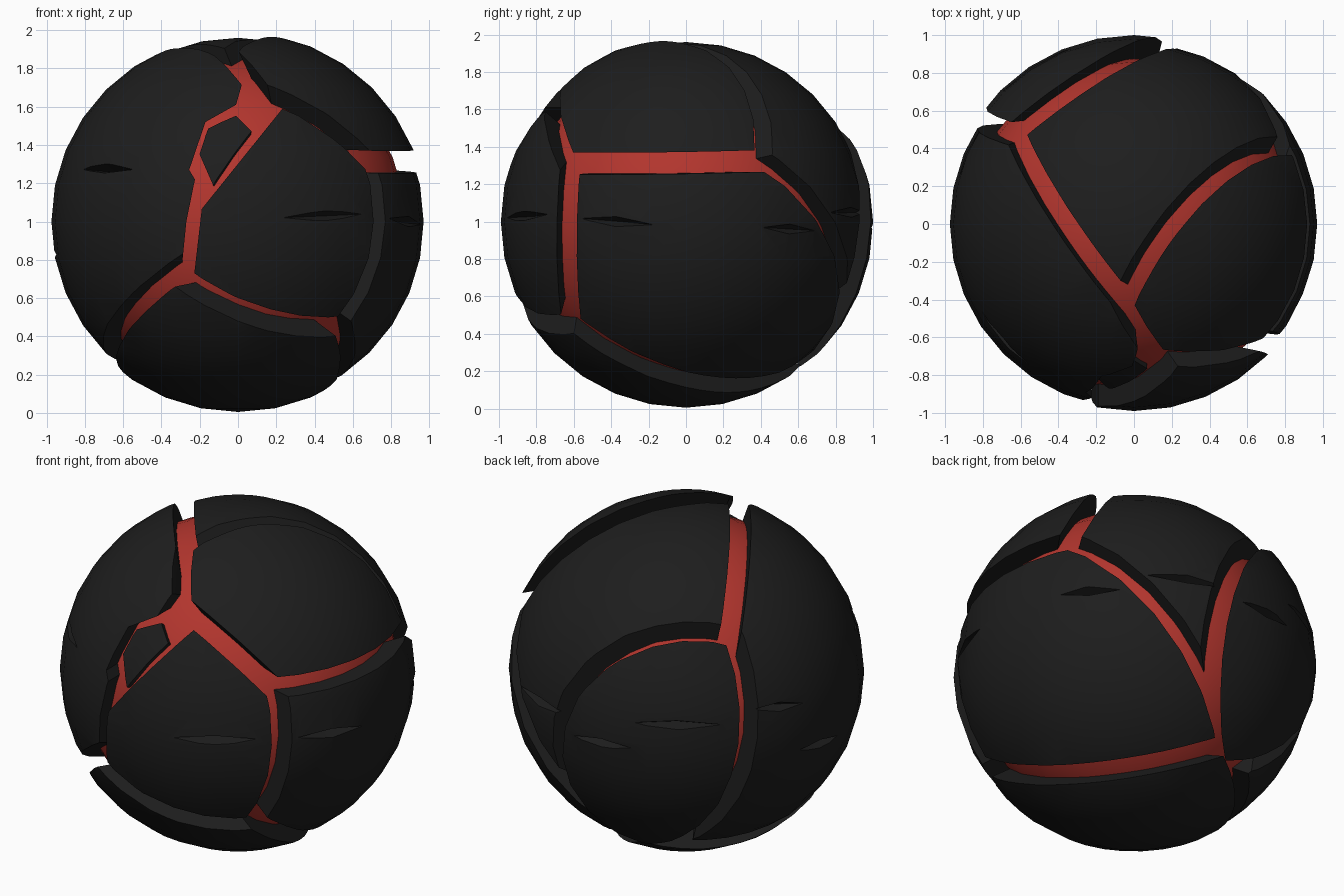
import bpy, bmesh, math
from mathutils import Vector

if "Cube" in bpy.data.objects:
    bpy.data.objects.remove(bpy.data.objects["Cube"])

CENTRE = Vector((0, 0, 1))

def material(name, rgb):
    m = bpy.data.materials.new(name)
    m.diffuse_color = (*rgb, 1)
    m.use_nodes = True
    m.node_tree.nodes["Principled BSDF"].inputs["Base Color"].default_value = m.diffuse_color
    return m

dark = material("charcoal rock", (0.0125, 0.0125, 0.0125))
red = material("glowing red", (0.45, 0.036, 0.027))

def add_object(name, bm, mat):
    bmesh.ops.recalc_face_normals(bm, faces=bm.faces)
    me = bpy.data.meshes.new(name)
    bm.to_mesh(me)
    bm.free()
    me.materials.append(mat)
    ob = bpy.data.objects.new(name, me)
    ob.location = CENTRE
    bpy.context.collection.objects.link(ob)
    return ob

def smooth(ob):
    bpy.ops.object.select_all(action='DESELECT')
    ob.select_set(True)
    bpy.context.view_layer.objects.active = ob
    bpy.ops.object.shade_smooth_by_angle(angle=math.radians(25))

def sphere(r, seg=32):
    bm = bmesh.new()
    bmesh.ops.create_uvsphere(bm, u_segments=seg, v_segments=seg // 2, radius=r)
    return bm

def slice_off(bm, pts, seed, gap):
    """Keep the side of the plane through three points that holds the seed."""
    a, b, c = (Vector(p) for p in pts)
    n = (b - a).cross(c - a).normalized()
    if n.dot(seed - a) < 0:
        n = -n
    res = bmesh.ops.bisect_plane(bm, geom=bm.verts[:] + bm.edges[:] + bm.faces[:], dist=1e-5,
                                 plane_co=a + n * gap, plane_no=n, clear_inner=True)
    edges = [e for e in res['geom_cut'] if isinstance(e, bmesh.types.BMEdge)]
    bmesh.ops.holes_fill(bm, edges=edges, sides=0)

def subtract(ob, cutter):
    cutter.hide_render = True
    bpy.context.view_layer.objects.active = ob
    mod = ob.modifiers.new("cut", 'BOOLEAN')
    mod.operation, mod.solver, mod.object = 'DIFFERENCE', 'EXACT', cutter
    bpy.ops.object.modifier_apply(modifier=mod.name)
    bpy.data.objects.remove(cutter)

def front_line(x1, z1, x2, z2):
    """Plane seen edge-on from the front."""
    return ((x1, -.9, z1), (x2, -.9, z2), (x1, -.5, z1))

# crack junctions, relative to the ball centre
J1, J2, J3 = (.13, -.64, .60), (.60, -.60, .315), (.48, -.60, -.49)
J4, J5, J6 = (-.25, -.82, -.25), (-.02, -.43, .79), (.77, .34, .325)
J7, J8 = (-.11, .58, -.68), (-.61, .48, .47)

# each crack is a plane through its two ends and a middle point
top_front = (J1, (.05, -.54, .71), J5)
top_left = (J5, (-.34, -.01, .83), J8)
top_right = (J5, (.26, .03, .86), J6)
front_upper = (J1, (.40, -.645, .47), J2)
right_upper = (J2, (.84, -.10, .315), J6)
front_right = (J2, (.64, -.62, -.10), J3)
front_lower = (J3, (.10, -.77, -.42), J4)
left_lower = (J4, (-.57, -.38, -.57), J7)
right_lower = (J3, (.34, .16, -.81), J7)
right_back = (J6, (.36, .765, -.26), J7)
back_upper = (J8, (-.05, .85, .25), J7)
left_back = (J8, (-.725, .55, -.02), (-.2, .54, -.72))

# name: radius, direction, bounding cracks
plates = {
    "left_plate": (.975, (-.85, -.4, .2), [top_front, top_left, left_back, left_lower]),
    "upper_right_plate": (.99, (.55, -.15, .75), [top_front, top_right, right_upper, front_upper]),
    "front_plate": (.99, (.2, -.95, 0), [front_upper, front_right, front_lower]),
    "right_plate": (.97, (.92, 0, -.25), [right_upper, right_back, right_lower, front_right]),
    "back_plate": (.96, (.1, .6, .75), [top_left, top_right, right_back, back_upper]),
    "bottom_plate": (.995, (.1, -.4, -.85), [front_lower, right_lower, left_lower]),
    "back_left_plate": (1.0, (-.5, .8, 0), [back_upper, left_back]),
}
front_edges = {
    "left_plate": [front_line(.1, 0, .1, 1)],
    "front_plate": [front_line(-.22, -.2, -.19, .06), front_line(-.17, .09, .20, .55)],
}

# red core
smooth(add_object("core", sphere(.875), red))

# outer rock plates
obs = {}
for name, (r, seed, cuts) in plates.items():
    bm = sphere(r)
    for c in cuts:
        slice_off(bm, c, Vector(seed), .058)
    for c in front_edges.get(name, []):
        slice_off(bm, c, Vector(seed), 0)
    obs[name] = add_object(name, bm, dark)

# jagged front edge of the left plate
bm = bmesh.new()
outline = [(-.31, -.5), (-.30, -.3), (-.27, 0), (-.225, .22), (-.255, .27), (-.17, .52),
           (-.01, .61), (.03, .75), (.4, .75), (.4, -.5)]
face = bm.faces.new([bm.verts.new((x, -1.3, z)) for x, z in outline])
ext = bmesh.ops.extrude_face_region(bm, geom=[face])
bmesh.ops.translate(bm, vec=(0, 1.0, 0), verts=[v for v in ext['geom'] if isinstance(v, bmesh.types.BMVert)])
subtract(obs["left_plate"], add_object("edge_cutter", bm, dark))

# small loose chip sitting in the front crack
chip = [Vector((x, -math.sqrt(.81 - x * x - z * z), z)) for x, z in
        ((-.20, .35), (-.155, .485), (-.01, .55), (.07, .47), (-.13, .19))]
mid = sum(chip, Vector()) / 5
bm = sphere(.905, 48)
for i in range(5):
    slice_off(bm, (chip[i], chip[(i + 1) % 5], (0, 0, 0)), mid, 0)
smooth(add_object("chip", bm, dark))

# shallow gashes: plate, direction, length, tilt
gashes = [
    ("left_plate", (-.70, -.62, .28), .60, 0),
    ("front_plate", (.45, -.86, .03), .80, .04),
    ("right_plate", (.90, -.38, 0), .60, -.08),
    ("right_plate", (.78, .55, -.04), .45, -.05),
    ("back_plate", (.36, .88, .05), .75, .0),
    ("back_left_plate", (-.50, .80, .12), .85, .0),
    ("back_left_plate", (-.12, .95, -.03), .50, .0),
    ("left_plate", (-.86, .36, .15), .42, -.12),
    ("left_plate", (-.95, .08, -.16), .45, -.1),
]
for plate, d, length, tilt in gashes:
    out = Vector(d).normalized()
    flat = Vector((0, 0, 1)).cross(out).normalized()
    rise = out.cross(flat)
    side = flat * math.cos(tilt) + rise * math.sin(tilt)
    up = rise * math.cos(tilt) - flat * math.sin(tilt)
    bm = bmesh.new()
    pts = [out * plates[plate][0] + v for v in
           (side * length / 2, -side * length / 2, up * .028, -up * .028, out * .08, -out * .08)]
    bmesh.ops.convex_hull(bm, input=[bm.verts.new(p) for p in pts])
    subtract(obs[plate], add_object("gash_cutter", bm, dark))

for ob in obs.values():
    smooth(ob)
